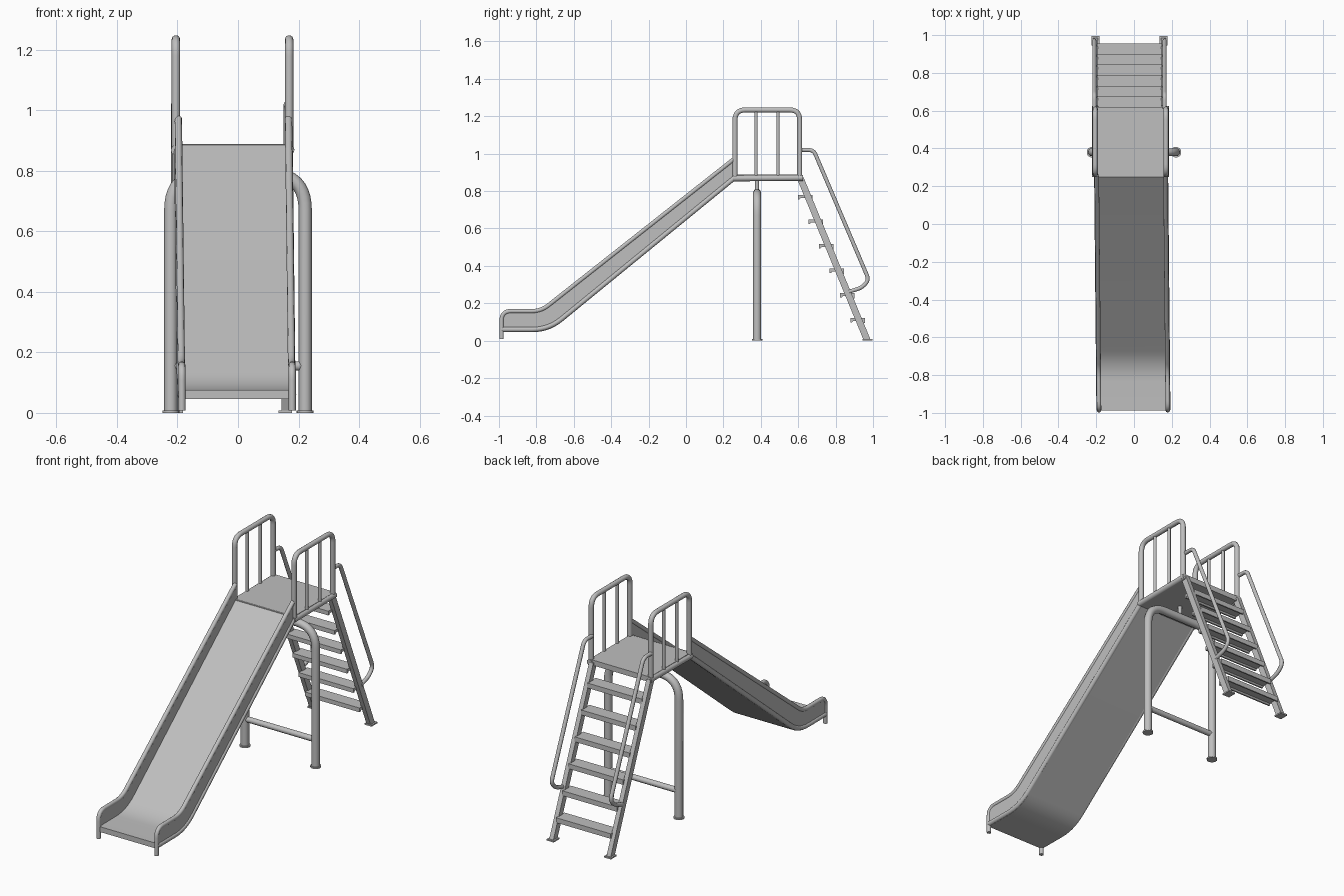
import bpy, bmesh, math
from mathutils import Vector

cube = bpy.data.objects.get("Cube")
if cube:
    bpy.data.objects.remove(cube)

grey = bpy.data.materials.new("painted_grey_metal")
grey.use_nodes = True
colour = (0.52, 0.52, 0.52, 1)
grey.diffuse_color = colour
grey.node_tree.nodes["Principled BSDF"].inputs["Base Color"].default_value = colour


def finish(ob):
    """Give the part its material and smooth shading with sharp edges."""
    ob.data.materials.clear()
    ob.data.materials.append(grey)
    bpy.ops.object.select_all(action='DESELECT')
    bpy.context.view_layer.objects.active = ob
    ob.select_set(True)
    bpy.ops.object.shade_smooth_by_angle(angle=math.radians(40))
    return ob


def rounded(points, cut, steps=7):
    """Round the inner corners of a path; cut is the length trimmed per corner."""
    pts = [Vector(p) for p in points]
    out = [pts[0]]
    for a, b, c in zip(pts, pts[1:], pts[2:]):
        s = b + (a - b).normalized() * cut
        e = b + (c - b).normalized() * cut
        for i in range(steps + 1):
            t = i / steps
            out.append(s * (1 - t) ** 2 + b * 2 * t * (1 - t) + e * t * t)
    return out + [pts[-1]]


def tube(name, points, radius):
    curve = bpy.data.curves.new(name, 'CURVE')
    curve.dimensions = '3D'
    curve.bevel_depth = radius
    curve.bevel_resolution = 3
    curve.use_fill_caps = True
    spline = curve.splines.new('POLY')
    spline.points.add(len(points) - 1)
    for sp, p in zip(spline.points, points):
        sp.co = (*p, 1)
    ob = bpy.data.objects.new(name, curve)
    bpy.context.collection.objects.link(ob)
    bpy.ops.object.select_all(action='DESELECT')
    bpy.context.view_layer.objects.active = ob
    ob.select_set(True)
    bpy.ops.object.convert(target='MESH')
    return finish(bpy.context.view_layer.objects.active)


def slab(name, outline, x0, x1, centre=lambda y: 0):
    """Extrude a side outline of (y, z) points across x."""
    bm = bmesh.new()
    rings = [[bm.verts.new((x + centre(y), y, z)) for y, z in outline] for x in (x0, x1)]
    n = len(outline)
    bm.faces.new(rings[0])
    bm.faces.new(rings[1][::-1])
    for i in range(n):
        j = (i + 1) % n
        bm.faces.new((rings[0][i], rings[1][i], rings[1][j], rings[0][j]))
    bmesh.ops.recalc_face_normals(bm, faces=bm.faces)
    mesh = bpy.data.meshes.new(name)
    bm.to_mesh(mesh)
    bm.free()
    ob = bpy.data.objects.new(name, mesh)
    bpy.context.collection.objects.link(ob)
    return finish(ob)


def foot_disc(name, x, y, radius):
    bpy.ops.mesh.primitive_cylinder_add(vertices=20, radius=radius, depth=0.008,
                                        location=(x, y, 0.004))
    ob = bpy.context.object
    ob.name = name
    finish(ob)


def in_plane(path, x):
    return [(x, y, z) for y, z in path]


SIDES = (("right", -1), ("left", 1))
DECK_X = -0.018      # the deck sits slightly off centre
LADDER_X = -0.024


def slide_centre(y):
    return -0.003 - 0.012 * (y + 1) / 1.25


# Slide chute
under = [tuple(p) for p in rounded([(-0.988, 0.046), (-0.73, 0.046), (0.255, 0.853)], 0.09)]
floor = [tuple(p) for p in rounded([(-0.988, 0.076), (-0.742, 0.076), (0.255, 0.889)], 0.09)]
rim = [tuple(p) for p in rounded([(-0.986, 0.04), (-0.986, 0.158), (-0.775, 0.158),
                                  (0.258, 0.972)], 0.05)]
edge = [tuple(p) for p in rounded([(-0.986, 0.06), (-0.735, 0.06), (0.255, 0.868)], 0.09)]
slab("slide_floor", under + floor[::-1], -0.182, 0.182, slide_centre)
for side, s in SIDES:
    x = s * 0.182
    slab(side + "_slide_wall", edge + rim[::-1], x - 0.006, x + 0.006, slide_centre)
    for part, path, r in (("_slide_rim", [(-0.986, 0.008)] + rim, 0.012),
                          ("_slide_lower_edge", edge, 0.014)):
        tube(side + part, [(x + slide_centre(y), y, z) for y, z in path], r)

# Deck
slab("deck", [(0.25, 0.853), (0.62, 0.858), (0.62, 0.888), (0.25, 0.888)],
     DECK_X - 0.19, DECK_X + 0.19)
for side, s in SIDES:
    x = DECK_X + s * 0.187
    tube(side + "_deck_edge", [(x, 0.25, 0.868), (x, 0.625, 0.871)], 0.017)

    # Guard rails with two uprights each
    loop = rounded([(0.262, 0.86), (0.262, 1.234), (0.608, 1.234), (0.608, 0.86)], 0.055)
    tube(side + "_guard_rail", in_plane(loop, x), 0.014)
    for name, y in (("front", 0.375), ("back", 0.492)):
        tube(f"{side}_guard_{name}_bar", [(x, y, 0.87), (x, y, 1.234)], 0.009)

# Support arch
arch = rounded([(-0.222, 0.38, 0), (-0.222, 0.38, 0.79), (0.222, 0.38, 0.79),
                (0.222, 0.38, 0)], 0.12, 10)
tube("support_arch", arch, 0.022)
tube("support_cross_bar", [(-0.222, 0.38, 0.155), (0.222, 0.38, 0.155)], 0.016)
tube("support_strut", [(0, 0.38, 0.79), (0, 0.38, 0.86)], 0.011)
for side, s in SIDES:
    foot_disc(side + "_support_foot", s * 0.222, 0.38, 0.028)

# Ladder
for side, s in SIDES:
    x = LADDER_X + s * 0.18
    slab(side + "_ladder_rail", [(0.59, 0.875), (0.628, 0.875), (0.989, 0), (0.951, 0)],
         x - 0.013, x + 0.013)
    slab(side + "_ladder_foot", [(0.945, 0), (0.996, 0), (0.996, 0.008), (0.945, 0.008)],
         x - 0.022, x + 0.022)
    hand = rounded([(0.61, 1.02), (0.682, 1.02), (0.978, 0.325), (0.94, 0.283),
                    (0.87, 0.262)], 0.028)
    tube(side + "_handrail", in_plane(hand, x + s * 0.006), 0.011)

# Steps with turned-down lips
for i in range(6):
    y, z = 0.637 + 0.0562 * i, 0.768 - 0.1315 * i
    shape = [(-0.038, 0.012), (0.038, 0.012), (0.038, -0.016), (0.03, -0.016),
             (0.024, -0.004), (-0.024, -0.004), (-0.03, -0.012), (-0.038, -0.012)]
    slab(f"step_{i + 1}", [(y + a, z + b) for a, b in shape],
         LADDER_X - 0.172, LADDER_X + 0.172)
